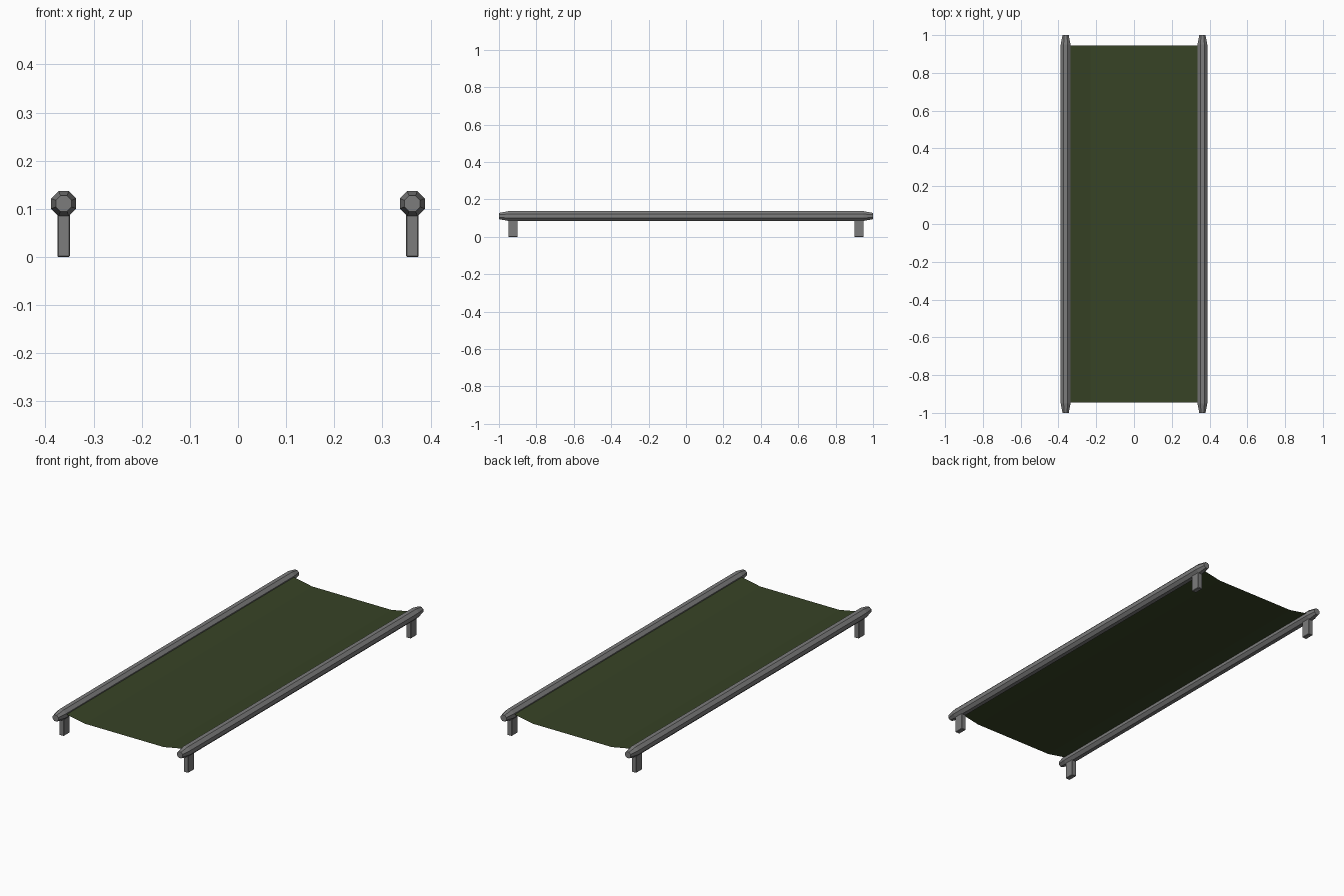
import bpy, bmesh, math

if "Cube" in bpy.data.objects:
    bpy.data.objects.remove(bpy.data.objects["Cube"])

def material(name, rgb):
    m = bpy.data.materials.new(name)
    m.diffuse_color = (*rgb, 1)
    m.use_nodes = True
    m.node_tree.nodes["Principled BSDF"].inputs["Base Color"].default_value = m.diffuse_color
    return m

GREY = material("grey metal", (0.20, 0.20, 0.20))
GREEN = material("olive canvas", (0.038, 0.056, 0.019))

POLE_X, POLE_Z, POLE_R = 0.362, 0.111, 0.026

def make_object(name, bm, mat):
    bmesh.ops.recalc_face_normals(bm, faces=bm.faces)
    me = bpy.data.meshes.new(name)
    bm.to_mesh(me)
    bm.free()
    me.materials.append(mat)
    ob = bpy.data.objects.new(name, me)
    bpy.context.collection.objects.link(ob)
    return ob

# Octagonal carrying pole with tapered ends
def pole(name, x):
    bm = bmesh.new()
    rings = []
    for y, r in ((-1, 0.0165), (-0.95, POLE_R), (0.95, POLE_R), (1, 0.0165)):
        c = r / math.cos(math.pi / 8)
        rings.append([bm.verts.new((x + c * math.cos(a), y, POLE_Z + c * math.sin(a)))
                      for a in ((i + 0.5) * math.pi / 4 for i in range(8))])
    for a, b in zip(rings, rings[1:]):
        for i in range(8):
            j = (i + 1) % 8
            bm.faces.new((a[i], a[j], b[j], b[i]))
    bm.faces.new(rings[0])
    bm.faces.new(rings[-1])
    make_object(name, bm, GREY)

# Short block foot, slightly softened edges
def leg(name, x, y):
    bm = bmesh.new()
    bmesh.ops.create_cube(bm, size=1)
    for v in bm.verts:
        v.co = (x + v.co.x * 0.026, y + v.co.y * 0.05, 0.05 + v.co.z * 0.10)
    bmesh.ops.bevel(bm, geom=bm.edges[:], offset=0.002, segments=1, affect='EDGES')
    make_object(name, bm, GREY)

for side, sx in (("left", -1), ("right", 1)):
    pole(side + "_pole", sx * POLE_X)
    for end, sy in (("front", -1), ("back", 1)):
        leg(f"{end}_{side}_leg", sx * POLE_X, sy * 0.925)

# Sagging canvas sheet between the poles
bm = bmesh.new()
profile = [(-0.34, 0.117), (-0.23, 0.096), (0.23, 0.096), (0.34, 0.117)]
front = [bm.verts.new((x, -0.945, z)) for x, z in profile]
back = [bm.verts.new((x, 0.945, z)) for x, z in profile]
for i in range(len(profile) - 1):
    bm.faces.new((front[i], front[i + 1], back[i + 1], back[i]))
canvas = make_object("canvas", bm, GREEN)
if canvas.data.polygons[1].normal.z < 0:
    canvas.data.flip_normals()
